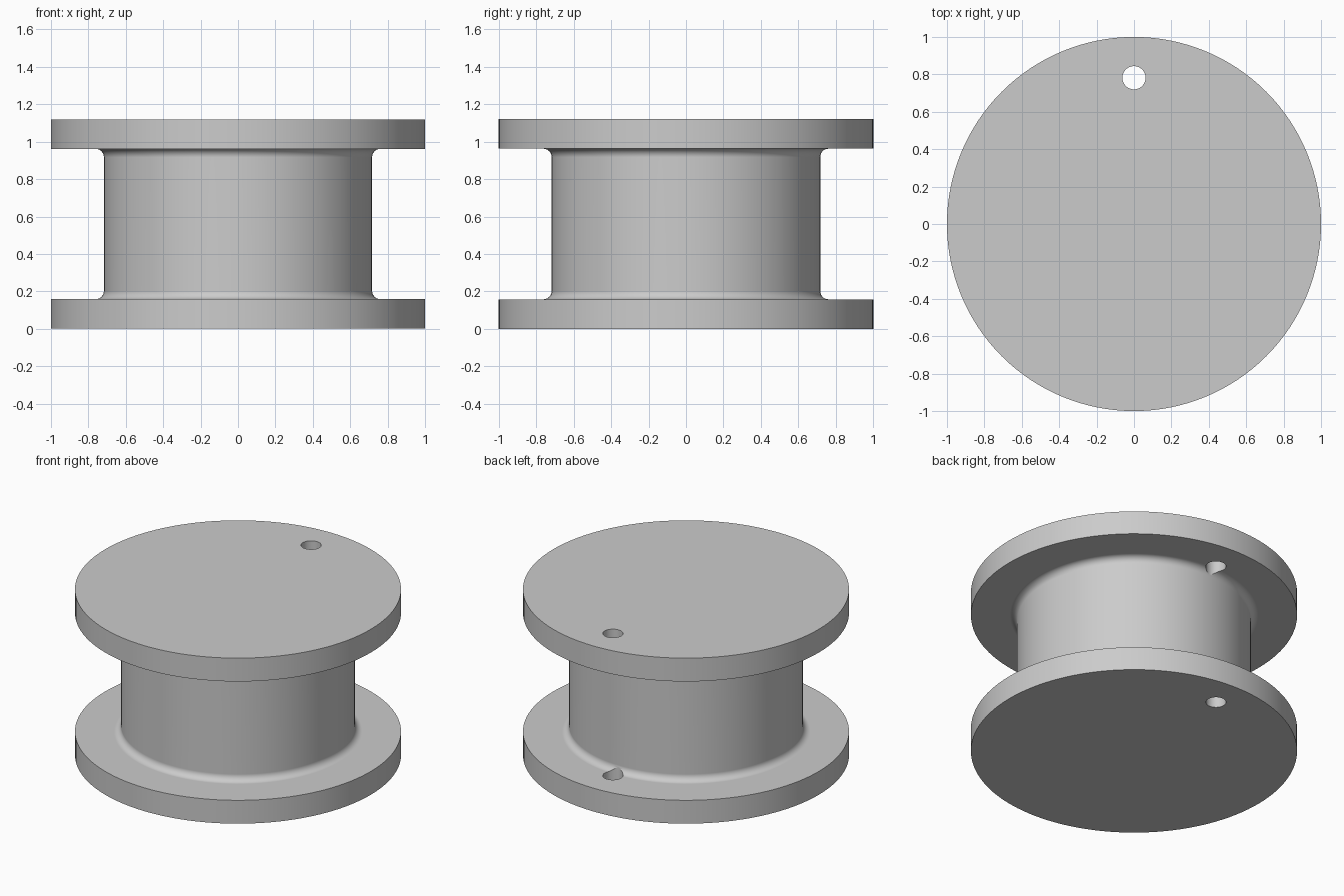
import bpy, bmesh, math

cube = bpy.data.objects.get("Cube")
if cube:
    bpy.data.objects.remove(cube, do_unlink=True)

HEIGHT, FLANGE, HUB_R, FILLET = 1.12, 0.158, 0.717, 0.045
SIDES, STEPS = 128, 8

grey = bpy.data.materials.new("plain grey")
grey.use_nodes = True
colour = (0.6, 0.6, 0.6, 1)
grey.diffuse_color = colour
grey.node_tree.nodes["Principled BSDF"].inputs["Base Color"].default_value = colour

# Half profile (radius, height), with a rounded corner where hub meets flange
lower = [(1, 0), (1, FLANGE)]
for i in range(STEPS + 1):
    a = math.pi / 2 * i / STEPS
    lower.append((HUB_R + FILLET * (1 - math.sin(a)),
                  FLANGE + FILLET * (1 - math.cos(a))))
profile = lower + [(r, HEIGHT - z) for r, z in reversed(lower)]

# Spool: rings of vertices bridged together and capped at both ends
bm = bmesh.new()
rings = []
for r, z in profile:
    rings.append([bm.verts.new((r * math.cos(t), r * math.sin(t), z))
                  for t in (math.tau * k / SIDES for k in range(SIDES))])
for low, high in zip(rings, rings[1:]):
    for k in range(SIDES):
        n = (k + 1) % SIDES
        bm.faces.new((low[k], low[n], high[n], high[k]))
bm.faces.new(rings[0][::-1])
bm.faces.new(rings[-1])
bmesh.ops.recalc_face_normals(bm, faces=bm.faces)
mesh = bpy.data.meshes.new("spool")
bm.to_mesh(mesh)
bm.free()
mesh.materials.append(grey)
spool = bpy.data.objects.new("spool", mesh)
bpy.context.collection.objects.link(spool)

# Pin hole through both flanges, near the back
bpy.ops.mesh.primitive_cylinder_add(vertices=48, radius=0.062, depth=HEIGHT * 2,
                                    location=(0, 0.782, HEIGHT / 2))
cutter = bpy.context.object
cutter.name = "hole_cutter"
cutter.hide_render = True
cutter.data.materials.append(grey)

bpy.ops.object.select_all(action="DESELECT")
spool.select_set(True)
bpy.context.view_layer.objects.active = spool
cut = spool.modifiers.new("pin hole", "BOOLEAN")
cut.operation, cut.solver, cut.object = "DIFFERENCE", "EXACT", cutter
bpy.ops.object.modifier_apply(modifier=cut.name)
bpy.data.objects.remove(cutter, do_unlink=True)

# Smooth round walls, crisp rims, flat flange faces
bpy.ops.object.shade_smooth_by_angle(angle=math.radians(30))
weighted = spool.modifiers.new("flat flanges", "WEIGHTED_NORMAL")
weighted.keep_sharp = True
